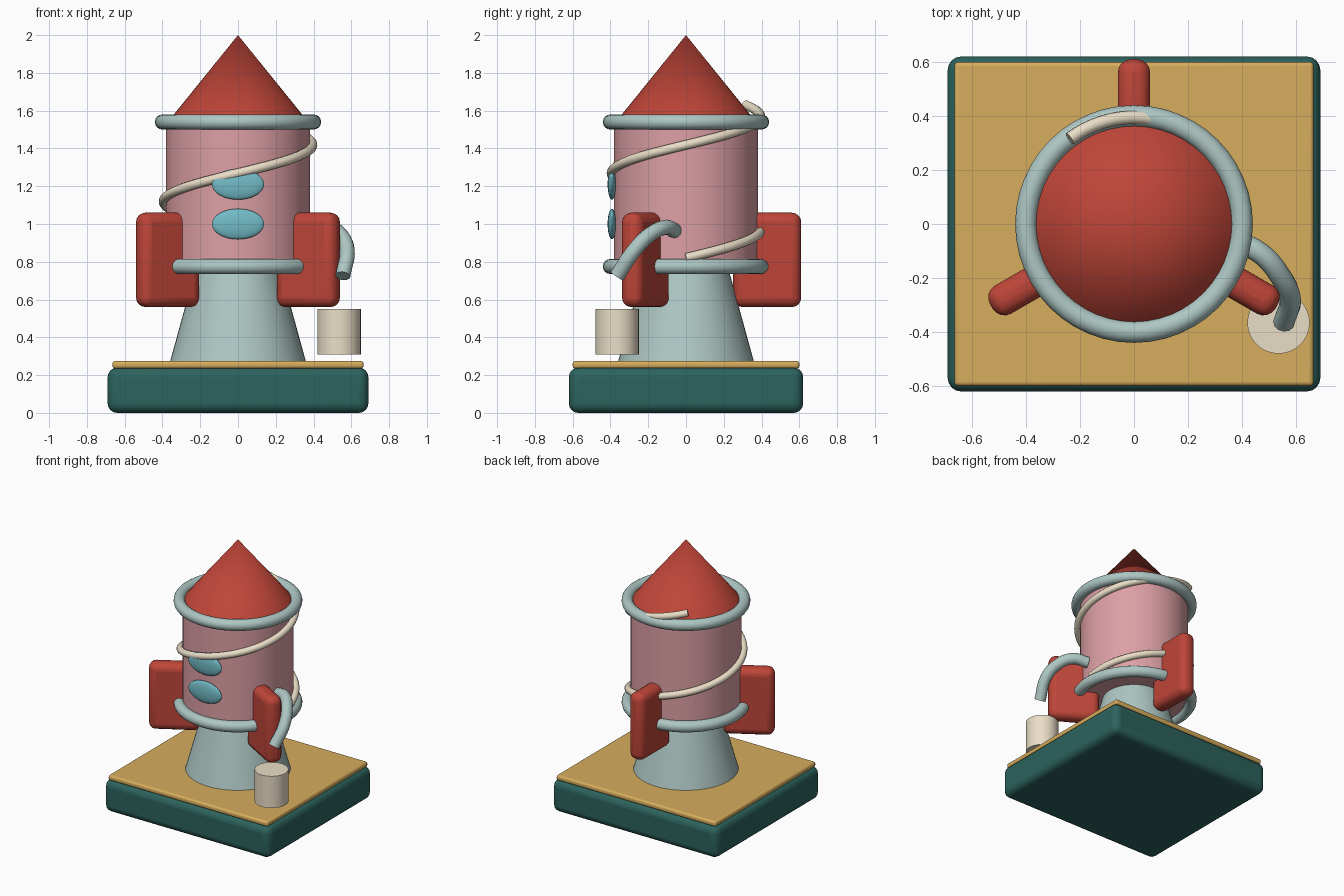
import bpy, math
from mathutils import Matrix

if "Cube" in bpy.data.objects:
    bpy.data.objects.remove(bpy.data.objects["Cube"])

def material(name, rgb):
    m = bpy.data.materials.new(name)
    m.diffuse_color = (*rgb, 1)
    m.use_nodes = True
    m.node_tree.nodes["Principled BSDF"].inputs["Base Color"].default_value = m.diffuse_color
    return m

GREEN = material("dark_green", (0.025, 0.125, 0.11))
GOLD = material("gold", (0.68, 0.42, 0.11))
TEAL = material("pale_teal", (0.42, 0.57, 0.55))
PINK = material("pink", (0.72, 0.35, 0.38))
RED = material("red", (0.52, 0.06, 0.04))
BLUE = material("blue", (0.17, 0.50, 0.57))
CREAM = material("cream", (0.82, 0.73, 0.57))

def finish(name, mat, angle=40):
    ob = bpy.context.object
    ob.name = ob.data.name = name
    ob.data.materials.append(mat)
    bpy.ops.object.shade_smooth_by_angle(angle=math.radians(angle))
    return ob

def box(name, size, loc, bevel, mat):
    bpy.ops.mesh.primitive_cube_add(size=1, location=loc)
    bpy.context.object.data.transform(Matrix.Diagonal((*size, 1)))
    ob = finish(name, mat)
    mod = ob.modifiers.new("bevel", 'BEVEL')
    mod.width, mod.segments = bevel, 4
    return ob

def cone(name, r1, r2, z1, z2, mat, x=0, y=0):
    bpy.ops.mesh.primitive_cone_add(vertices=48, radius1=r1, radius2=r2, depth=z2 - z1,
                                    location=(x, y, (z1 + z2) / 2))
    return finish(name, mat)

def ring(name, z):
    bpy.ops.mesh.primitive_torus_add(major_radius=0.4, minor_radius=0.04, major_segments=48,
                                     minor_segments=16, location=(0, 0, z))
    return finish(name, TEAL)

def tube(name, points, radius, mat, smooth_path=False):
    cu = bpy.data.curves.new(name, 'CURVE')
    cu.dimensions = '3D'
    cu.bevel_depth, cu.bevel_resolution, cu.use_fill_caps = radius, 4, True
    if smooth_path:
        sp = cu.splines.new('BEZIER')
        sp.bezier_points.add(len(points) - 1)
        for bp, p in zip(sp.bezier_points, points):
            bp.co = p
            bp.handle_left_type = bp.handle_right_type = 'AUTO'
    else:
        sp = cu.splines.new('POLY')
        sp.points.add(len(points) - 1)
        for sp_pt, p in zip(sp.points, points):
            sp_pt.co = (*p, 1)
    sp.use_smooth = True
    cu.materials.append(mat)
    ob = bpy.data.objects.new(name, cu)
    bpy.context.collection.objects.link(ob)
    return ob

# Base block and its top plate
box("base", (1.38, 1.24, 0.24), (0, 0, 0.12), 0.05, GREEN)
box("base_plate", (1.33, 1.20, 0.04), (0, 0, 0.255), 0.015, GOLD)

# Stand, body and pointed roof
cone("stand", 0.36, 0.22, 0.27, 0.78, TEAL)
cone("body", 0.38, 0.38, 0.77, 1.53, PINK)
cone("roof", 0.38, 0.0, 1.53, 2.0, RED)

# Collars around the body
ring("lower_ring", 0.775)
ring("upper_ring", 1.54)

# Three fins around the lower body
for i, deg in enumerate((90, 210, 330)):
    a = math.radians(deg)
    fin = box(f"fin_{i + 1}", (0.36, 0.12, 0.50),
              (0.43 * math.cos(a), 0.43 * math.sin(a), 0.81), 0.05, RED)
    fin.rotation_euler.z = a

# Oval windows on the front
for i, z in enumerate((1.0, 1.21)):
    bpy.ops.mesh.primitive_uv_sphere_add(segments=32, ring_count=16, radius=1,
                                         location=(0, -0.392, z))
    bpy.context.object.data.transform(Matrix.Diagonal((0.138, 0.023, 0.081, 1)))
    finish(f"window_{i + 1}", BLUE)

# Cord winding up the body
N, END = 96, math.radians(487)
tube("spiral_cord", [(0.395 * math.cos(END * i / N), 0.395 * math.sin(END * i / N),
                      0.82 + 0.81 * i / N) for i in range(N + 1)], 0.025, CREAM)

# Spout curving down towards the cup
tube("spout", [(0.37, -0.06, 0.965), (0.47, -0.11, 0.982), (0.54, -0.19, 0.945),
               (0.577, -0.27, 0.865), (0.555, -0.365, 0.725)], 0.04, TEAL, True)

# Cup
cone("cup", 0.115, 0.115, 0.31, 0.55, CREAM, 0.535, -0.365)
